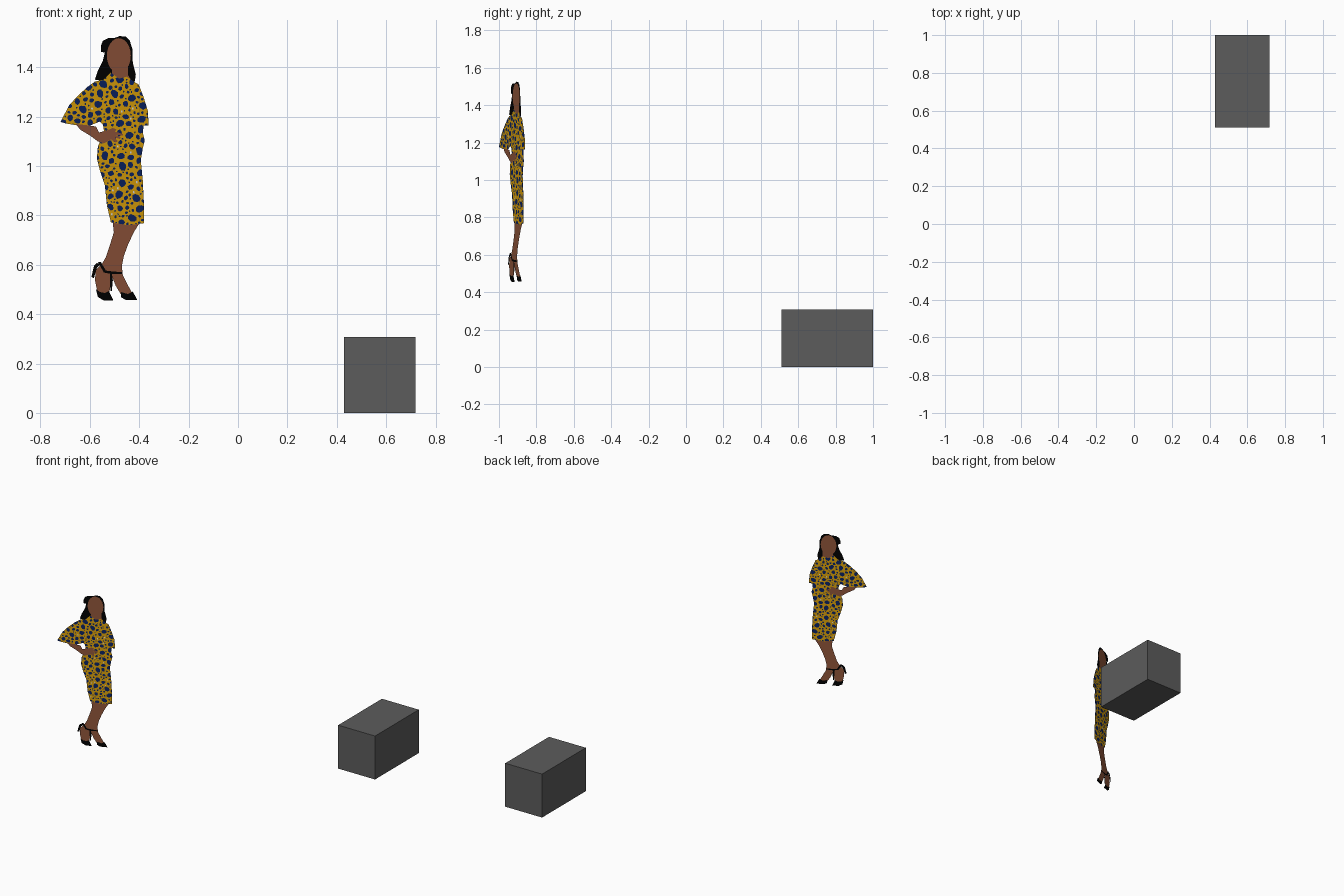
import bpy, bmesh, math, random
from mathutils import Vector
from mathutils.geometry import delaunay_2d_cdt

if "Cube" in bpy.data.objects:
    bpy.data.objects.remove(bpy.data.objects["Cube"])

random.seed(4)
SCALE = 1 / 247.6            # outlines are sketched in small units, v pointing down


def material(name, rgb):
    m = bpy.data.materials.new(name)
    m.diffuse_color = (*rgb, 1)
    m.use_nodes = True
    m.node_tree.nodes["Principled BSDF"].inputs["Base Color"].default_value = m.diffuse_color
    return m


GREY = material("dark grey", (0.107, 0.107, 0.107))
SKIN = material("brown skin", (0.275, 0.09, 0.042))
OCHRE = material("ochre cloth", (0.72, 0.36, 0.003))
NAVY = material("navy print", (0.003, 0.016, 0.125))
PALE = material("pale print", (0.72, 0.76, 0.85))
BLACK = material("black", (0.0, 0.0, 0.0))


def make_object(name, bm, mat):
    me = bpy.data.meshes.new(name)
    bm.to_mesh(me)
    bm.free()
    me.materials.append(mat)
    ob = bpy.data.objects.new(name, me)
    bpy.context.collection.objects.link(ob)
    return ob


def blob(u, v, ru, rv, n, wobble=0.0, turn=0.0):
    pts = []
    for i in range(n):
        a = math.tau * i / n
        k = 1 + random.uniform(-wobble, wobble)
        x, y = ru * k * math.cos(a), rv * k * math.sin(a)
        pts.append((u + x * math.cos(turn) - y * math.sin(turn),
                    v + x * math.sin(turn) + y * math.cos(turn)))
    return pts


def inside(p, poly):
    hit = False
    for (x1, y1), (x2, y2) in zip(poly, poly[1:] + poly[:1]):
        if (y1 > p[1]) != (y2 > p[1]) and p[0] < x1 + (p[1] - y1) * (x2 - x1) / (y2 - y1):
            hit = not hit
    return hit


# Box
bm = bmesh.new()
bmesh.ops.create_cube(bm, size=1)
bmesh.ops.scale(bm, vec=(0.289, 0.49, 0.308), verts=bm.verts)
bmesh.ops.translate(bm, vec=(0.5735, 0.755, 0.154), verts=bm.verts)
make_object("box", bm, GREY)

# Outlines of the flat standing figure
hair = [(101, 51), (101, 45), (103, 40), (108, 37.5), (114, 37.5), (120, 35.3), (126, 36), (130, 40),
        (132.5, 48), (133, 62), (136, 74), (135, 81), (130, 82), (112, 82), (95, 79), (98, 70),
        (103, 60), (105, 52)]
face = blob(119, 55, 12, 17.5, 24)
neck = [(112, 64), (128, 64), (128, 74), (131, 79), (108, 79), (112, 73)]
legs = [(112, 215), (141, 215), (139, 224), (134, 232), (128, 245), (124, 256), (122, 266), (123, 275),
        (128, 285), (134, 296), (122, 296), (116, 286), (112, 276), (111, 284), (109, 295), (98, 294),
        (95, 280), (96, 270), (102, 264), (106, 257), (110, 245), (114, 232)]
shoes = [
    [(96, 289), (100, 292), (105, 293), (109, 291), (113.5, 300.5), (104, 300.5), (98, 297)],
    [(121, 292), (128, 294), (133, 291.5), (137.5, 300), (126, 300), (121, 297)],
    [(98, 262), (101, 262), (106, 270.5), (114, 271.5), (122, 272), (122, 273.7), (112, 274), (104, 272.5)],
    [(97, 263), (101, 264), (97, 268), (94, 278), (91.5, 277), (94, 266)],
    [(110, 273), (112, 273), (113, 280), (112, 291), (110.5, 291)],
]
dress = [(111, 72), (104, 79), (95, 81), (88, 86), (78, 95), (69, 105), (60.5, 121.5), (66, 123),
         (78, 125), (90, 125), (100, 121), (103, 124), (104, 130), (102, 137), (98, 146), (97, 158),
         (100, 170), (105, 185), (107, 205), (111, 222), (128, 225), (144, 223), (144, 200), (143, 180),
         (141, 160), (143, 148), (145, 140), (143, 132), (144, 125), (149, 125), (148, 110), (144, 97),
         (139, 84), (134, 81), (127, 76), (119, 78)]
arm = [(76, 123.5), (85, 124.5), (96, 126), (99, 132), (107, 130), (113, 127.5), (117, 129), (115, 131),
       (123, 133.5), (123, 135), (116, 134.5), (121, 137), (120, 138.5), (115, 137), (118, 141),
       (116, 142), (111, 139), (104, 143), (98, 141), (90, 135), (80, 129)]

# Pale flecks, then printed spots scattered over the dress, big ones first
flecks_at = [(133, 108), (131, 118), (122, 111), (118, 146), (118, 188), (113, 190),
             (134, 192), (112, 214), (137, 182), (92, 108), (131, 152)]
placed = [(u, v, 1.0) for u, v in flecks_at]
flecks = [blob(u, v, 0.9, 1.3, 6, 0.15) for u, v in flecks_at]
spots = []
for radius, tries in ((4.2, 90), (3.2, 300), (2.3, 900), (1.5, 2500), (0.9, 4000)):
    for _ in range(tries):
        u, v = random.uniform(60, 150), random.uniform(72, 225)
        if not inside((u, v), dress):
            continue
        if any(math.hypot(u - a, v - b) < radius + r + 0.8 for a, b, r in placed):
            continue
        placed.append((u, v, radius))
        spots.append(blob(u, v, radius * 1.05, radius * 0.85, 8, 0.14, random.uniform(0, 3)))

# Later parts lie over earlier ones
parts = [("hair", BLACK, [hair]), ("head", SKIN, [face, neck]), ("legs", SKIN, [legs]),
         ("shoes", BLACK, shoes), ("dress", OCHRE, [dress]), ("dress_spots", NAVY, spots),
         ("dress_flecks", PALE, flecks), ("arm", SKIN, [arm])]
DRESS, PRINTS = 4, {5, 6}

# Cut all outlines into one sheet without overlaps
points, faces, owner = [], [], []
for index, (_, _, polys) in enumerate(parts):
    for poly in polys:
        poly = [Vector((u, -v)) for u, v in poly]
        area = sum(a.cross(b) for a, b in zip(poly, poly[1:] + poly[:1]))
        if area < 0:
            poly.reverse()
        faces.append(list(range(len(points), len(points) + len(poly))))
        points += poly
        owner.append(index)
verts, _, tris, _, _, sources = delaunay_2d_cdt(points, [], faces, 1, 1e-4, True)


def to_world(p):
    x = (p.x - 238.5) * SCALE
    return (x, -1 + (x + 0.719) * 0.39, (p.y + 413.2) * SCALE)


sheets = [bmesh.new() for _ in parts]
corner = [{} for _ in parts]
for tri, src in zip(tris, sources):
    owners = {owner[s] for s in src}
    if DRESS not in owners:
        owners -= PRINTS
    if not owners:
        continue
    top = max(owners)
    for i in tri:
        if i not in corner[top]:
            corner[top][i] = sheets[top].verts.new(to_world(verts[i]))
    sheets[top].faces.new([corner[top][i] for i in tri])
for (name, mat, _), sheet in zip(parts, sheets):
    make_object(name, sheet, mat)
